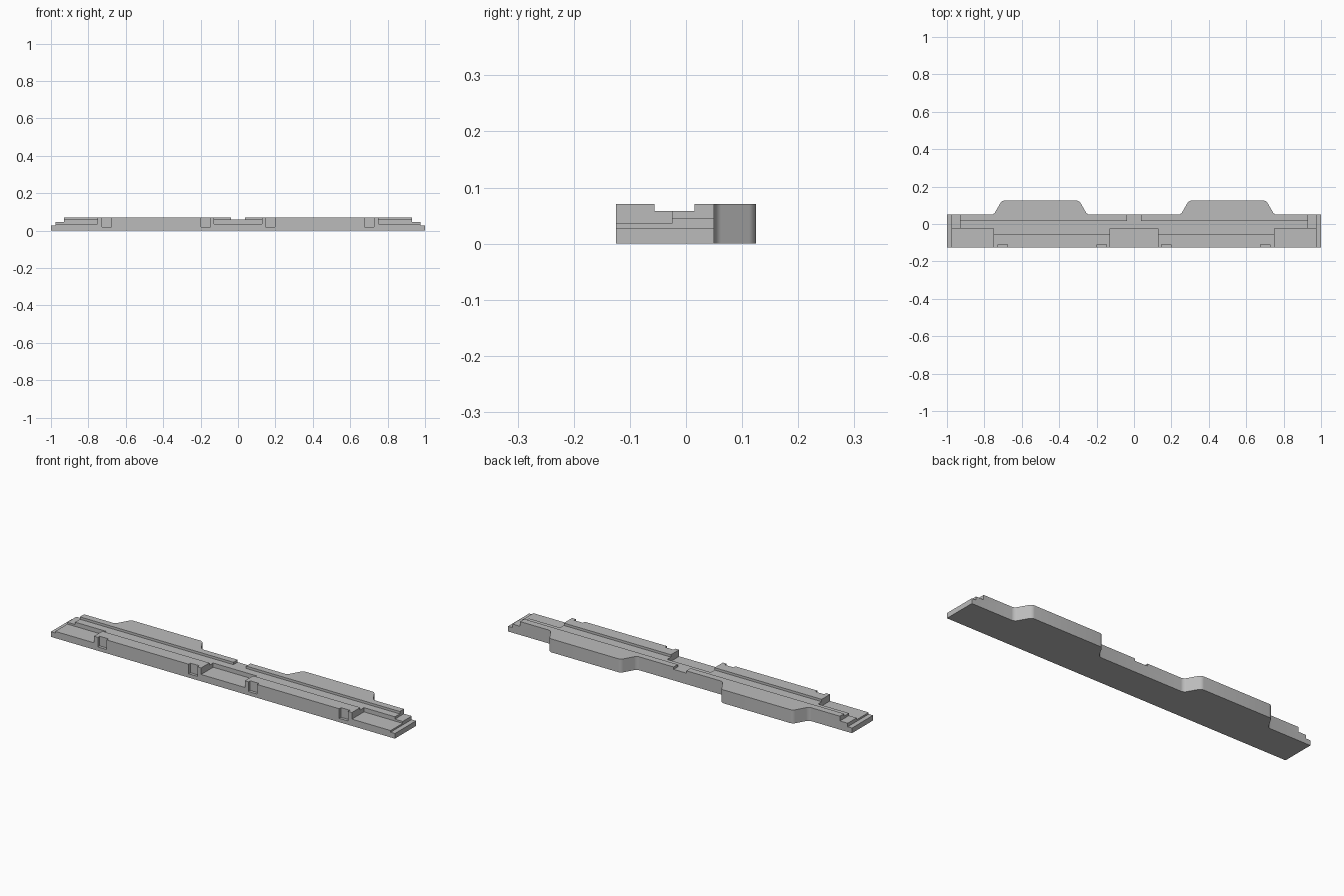
import bpy
import bmesh
from mathutils import Vector

cube = bpy.data.objects.get("Cube")
if cube:
    bpy.data.objects.remove(cube, do_unlink=True)

HEIGHT, FRONT, BACK, BUMP = 0.0705, -0.125, 0.05, 0.125

grey = bpy.data.materials.new("plain grey")
grey.use_nodes = True
grey.diffuse_color = (0.5, 0.5, 0.5, 1)
grey.node_tree.nodes["Principled BSDF"].inputs["Base Color"].default_value = (0.5, 0.5, 0.5, 1)


def make_object(name, bm):
    bmesh.ops.recalc_face_normals(bm, faces=bm.faces[:])
    mesh = bpy.data.meshes.new(name)
    bm.to_mesh(mesh)
    bm.free()
    mesh.materials.append(grey)
    obj = bpy.data.objects.new(name, mesh)
    bpy.context.collection.objects.link(obj)
    return obj


def cut(body, x0, x1, y0, y1, z0):
    """Remove everything above z0 inside a rectangle."""
    bm = bmesh.new()
    bmesh.ops.create_cube(bm, size=1)
    low, high = Vector((x0, y0, z0)), Vector((x1, y1, HEIGHT + 0.1))
    for v in bm.verts:
        v.co = (low + high) / 2 + v.co * (high - low)
    cutter = make_object("cutter", bm)
    cutter.hide_render = True
    mod = body.modifiers.new("cut", "BOOLEAN")
    mod.operation, mod.solver, mod.object = "DIFFERENCE", "EXACT", cutter
    bpy.ops.object.modifier_apply(modifier=mod.name)
    bpy.data.objects.remove(cutter, do_unlink=True)


# Plan outline of the strip, with two rounded bumps on the back
half = [(0.25, BACK), (0.293, BUMP), (0.707, BUMP), (0.75, BACK)]
outline = half + [(1, BACK), (1, FRONT), (-1, FRONT), (-1, BACK)]
outline += [(-x, y) for x, y in reversed(half)]
bm = bmesh.new()
bm.faces.new([bm.verts.new((x, y, 0)) for x, y in outline])
corners = [v for v in bm.verts if abs(v.co.x) < 0.9]
bmesh.ops.bevel(bm, geom=corners, offset=0.014, segments=6, profile=0.5, affect="VERTICES")
grown = bmesh.ops.extrude_face_region(bm, geom=bm.faces[:])
for item in grown["geom"]:
    if isinstance(item, bmesh.types.BMVert):
        item.co.z = HEIGHT
body = make_object("mounting_strip", bm)
bpy.context.view_layer.objects.active = body
body.select_set(True)

# Long groove, middle gap in the back rail and middle front recess
cut(body, -1.1, 1.1, -0.056, 0.015, 0.058)
cut(body, -0.037, 0.037, 0, 0.2, 0.058)
cut(body, -0.127, 0.127, -0.2, -0.025, 0.0357)

# Mirrored end recesses, end steps and front clip slots
for side in (-1, 1):
    def cut_side(a, b, y0, y1, z0):
        cut(body, min(side * a, side * b), max(side * a, side * b), y0, y1, z0)
    cut_side(0.75, 1.1, -0.2, -0.025, 0.0357)
    cut_side(0.93, 1.1, -0.2, 0.2, 0.0455)
    cut_side(0.975, 1.1, -0.2, 0.2, 0.027)
    for start in (0.148, 0.676):
        cut_side(start, start + 0.051, -0.2, -0.11, 0.02)

bpy.ops.object.shade_smooth_by_angle(angle=0.5)
